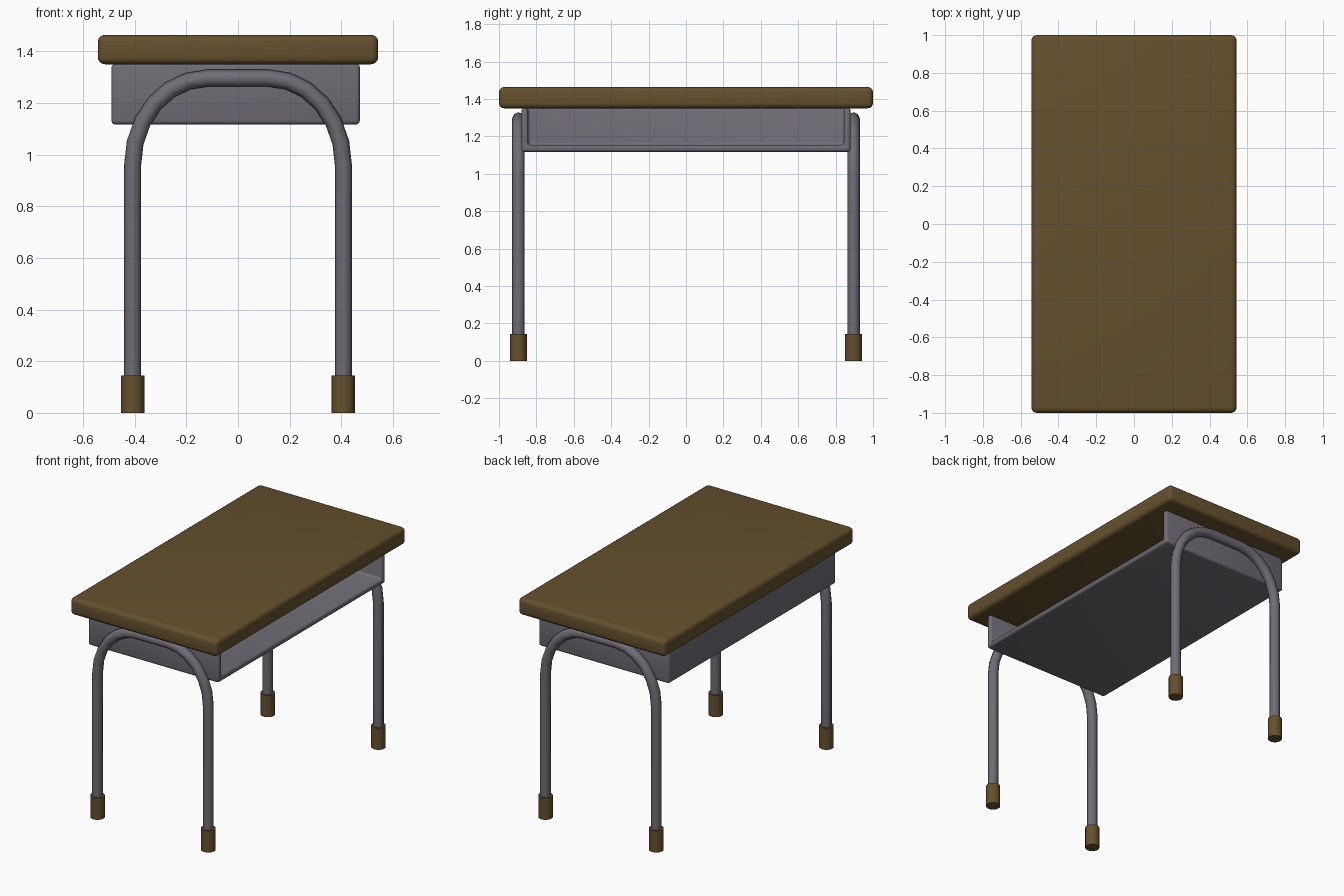
import bpy, bmesh
from math import sin, cos, pi, radians
from mathutils import Vector

if "Cube" in bpy.data.objects:
    bpy.data.objects.remove(bpy.data.objects["Cube"])


def material(name, rgb):
    m = bpy.data.materials.new(name)
    m.diffuse_color = (*rgb, 1)
    m.use_nodes = True
    m.node_tree.nodes["Principled BSDF"].inputs["Base Color"].default_value = m.diffuse_color
    return m


wood = material("brown_wood", (0.13, 0.08, 0.027))
metal = material("grey_metal", (0.16, 0.15, 0.175))


def add_object(name, data, mat):
    ob = bpy.data.objects.new(name, data)
    bpy.context.collection.objects.link(ob)
    data.materials.append(mat)
    return ob


def box_bmesh(lo, hi):
    bm = bmesh.new()
    bmesh.ops.create_cube(bm, size=1)
    lo, hi = Vector(lo), Vector(hi)
    bmesh.ops.scale(bm, vec=hi - lo, verts=bm.verts)
    bmesh.ops.translate(bm, vec=(lo + hi) / 2, verts=bm.verts)
    return bm


def mesh_object(name, bm, mat):
    me = bpy.data.meshes.new(name)
    bm.to_mesh(me)
    bm.free()
    return add_object(name, me, mat)


def bevel(ob, width, segments):
    b = ob.modifiers.new("bevel", 'BEVEL')
    b.width, b.segments = width, segments
    b.limit_method, b.angle_limit = 'ANGLE', radians(40)


def finish(ob, angle=35):
    # bake modifiers or curve into a mesh, then smooth
    bpy.ops.object.select_all(action='DESELECT')
    ob.select_set(True)
    bpy.context.view_layer.objects.active = ob
    bpy.ops.object.convert(target='MESH')
    bpy.ops.object.shade_smooth_by_angle(angle=radians(angle))


# Tabletop slab
top = mesh_object("tabletop", box_bmesh((-0.543, -1, 1.35), (0.543, 1, 1.464)), wood)
bevel(top, 0.028, 4)
finish(top)

# Tray under the top, open upwards and on the +x side
bm = box_bmesh((-0.49, -0.88, 1.117), (0.472, 0.88, 1.352))
bm.normal_update()
bmesh.ops.delete(bm, geom=[f for f in bm.faces if f.normal.z > 0.5 or f.normal.x > 0.5],
                 context='FACES_ONLY')
tray = mesh_object("book_tray", bm, metal)
s = tray.modifiers.new("thickness", 'SOLIDIFY')
s.thickness, s.offset, s.use_even_offset = 0.036, -1, True
bevel(tray, 0.015, 3)
finish(tray)

# Arched tube legs with foot caps at both ends
LEG_X, TOP_Z, RX, RZ, N = 0.408, 1.296, 0.288, 0.336, 6
half = [(LEG_X, 0.08)]
half += [(LEG_X - RX + RX * cos(a), TOP_Z - RZ + RZ * sin(a))
         for a in (pi / 2 * i / N for i in range(N + 1))]
path = half + [(-x, z) for x, z in reversed(half)]

for y, end in ((-0.896, "front"), (0.896, "back")):
    cu = bpy.data.curves.new(end + "_leg_arch", 'CURVE')
    cu.dimensions = '3D'
    cu.bevel_depth, cu.bevel_resolution, cu.use_fill_caps = 0.033, 2, True
    sp = cu.splines.new('POLY')
    sp.points.add(len(path) - 1)
    for p, (x, z) in zip(sp.points, path):
        p.co = (x, y, z, 1)
    finish(add_object(end + "_leg_arch", cu, metal), 50)

    for x, side in ((-LEG_X, "left"), (LEG_X, "right")):
        bm = bmesh.new()
        bmesh.ops.create_cone(bm, cap_ends=True, segments=16, radius1=0.045,
                              radius2=0.045, depth=0.144)
        bmesh.ops.translate(bm, vec=(x, y, 0.072), verts=bm.verts)
        finish(mesh_object(f"{end}_{side}_foot_cap", bm, wood))
